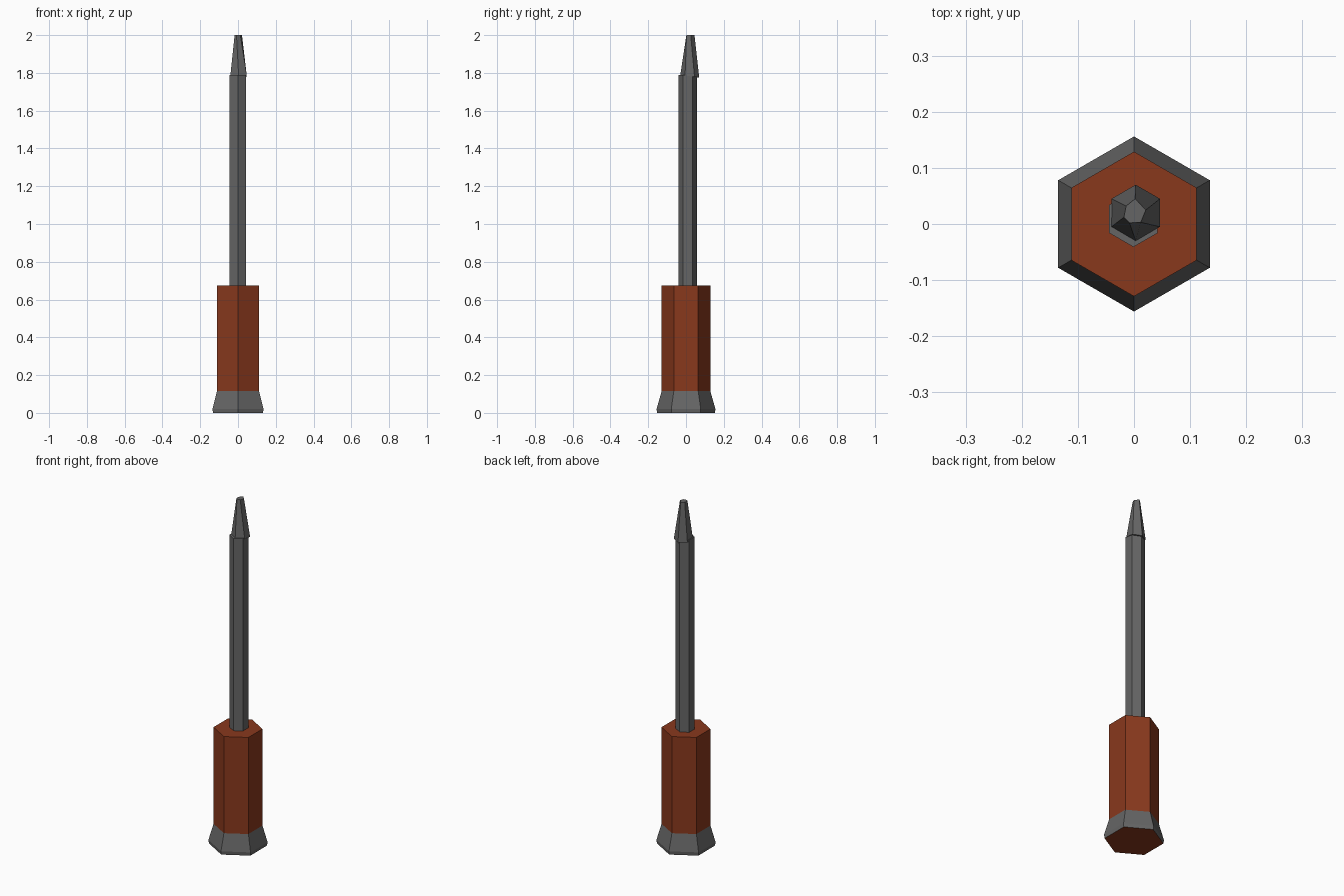
import bpy, bmesh
from math import cos, sin, pi

if "Cube" in bpy.data.objects:
    bpy.data.objects.remove(bpy.data.objects["Cube"])


def hexagon(radius, z, cx=0.0, cy=0.0):
    # Six points with corners on the +y and -y axes
    return [(cx + radius * cos(pi / 2 + i * pi / 3),
             cy + radius * sin(pi / 2 + i * pi / 3), z) for i in range(6)]


def loft(name, rings, mats=()):
    # Flat-faced solid through a stack of six-sided rings
    bm = bmesh.new()
    loops = [[bm.verts.new(p) for p in ring] for ring in rings]
    for a, b in zip(loops, loops[1:]):
        for i in range(6):
            j = (i + 1) % 6
            bm.faces.new((a[i], a[j], b[j], b[i]))
    bottom = bm.faces.new(loops[0][::-1])
    bm.faces.new(loops[-1])
    if len(mats) > 1:
        bottom.material_index = 1
    bmesh.ops.recalc_face_normals(bm, faces=bm.faces)
    mesh = bpy.data.meshes.new(name)
    bm.to_mesh(mesh)
    bm.free()
    for m in mats:
        mesh.materials.append(m)
    obj = bpy.data.objects.new(name, mesh)
    bpy.context.collection.objects.link(obj)
    return obj


wood = bpy.data.materials.new("handle_brown")
wood.diffuse_color = (0.25, 0.04, 0.012, 1)
wood.use_nodes = True
wood.node_tree.nodes["Principled BSDF"].inputs["Base Color"].default_value = wood.diffuse_color
metal = bpy.data.materials.new("metal_grey")
metal.diffuse_color = (0.13, 0.13, 0.13, 1)
metal.use_nodes = True
metal.node_tree.nodes["Principled BSDF"].inputs["Base Color"].default_value = metal.diffuse_color

# Flared metal collar with a brown underside
loft("pommel", [hexagon(0.153, 0), hexagon(0.156, 0.02), hexagon(0.129, 0.115)],
     (metal, wood))

# Hexagonal grip
loft("handle", [hexagon(0.129, 0.115), hexagon(0.129, 0.675)], (wood,))

# Slightly off-centre shaft
loft("shaft", [hexagon(0.05, 0.67, -0.001, 0.009), hexagon(0.05, 1.79, -0.001, 0.009)],
     (metal,))

# Tapered tip: slanted base and an uneven blunt end
base = [(x, y, 1.79 - 0.15 * (y + 0.03)) for x, y, z in hexagon(0.05, 0, 0.003, 0.02)]
end = [(0.002, 0.045, 2), (-0.014, 0.032, 2), (-0.018, 0.012, 2),
       (-0.008, 0.002, 2), (0.012, 0.003, 2), (0.021, 0.025, 2)]
loft("tip", [base, end], (metal,))
